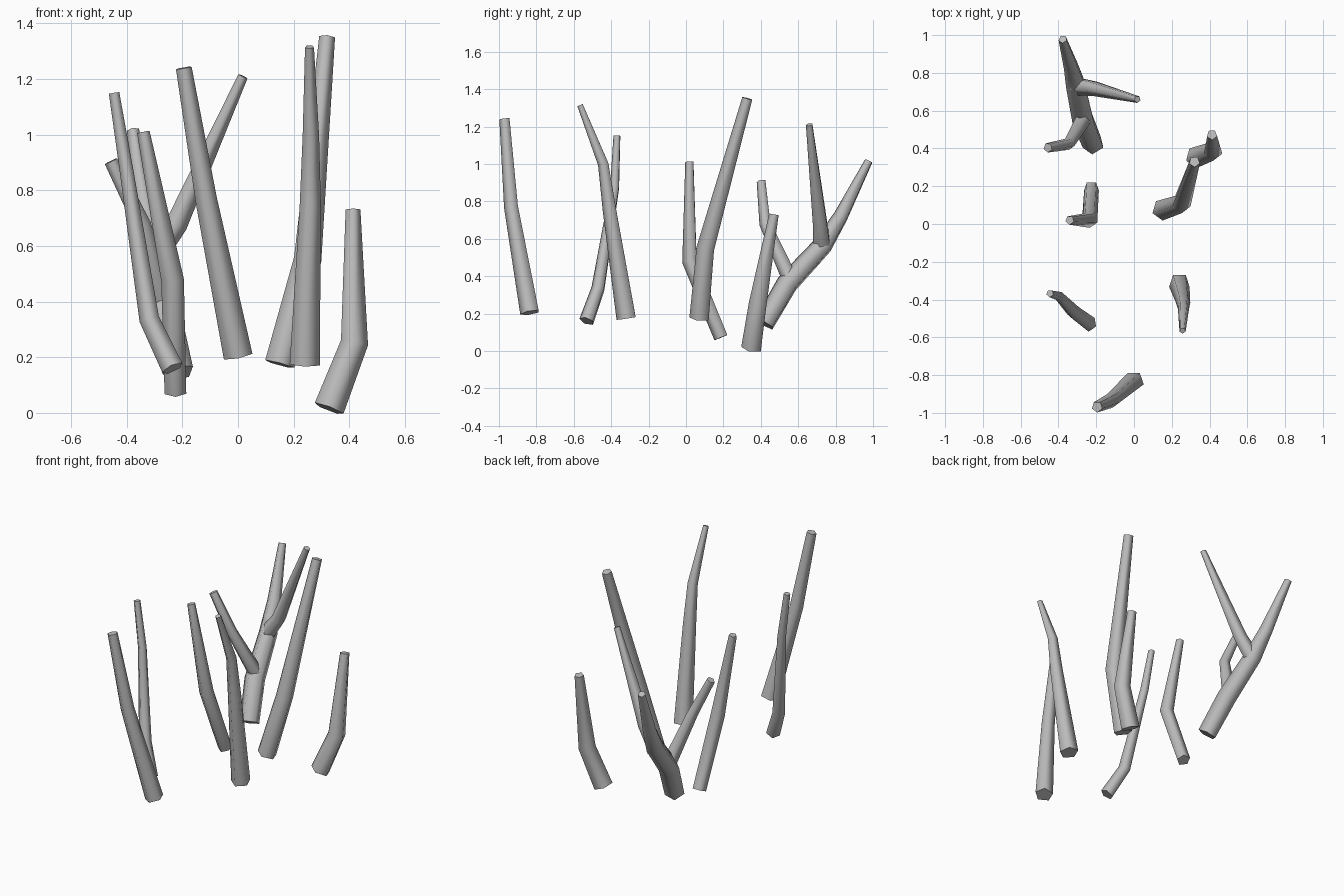
import bpy
import bmesh
import math
from mathutils import Vector

cube = bpy.data.objects.get("Cube")
if cube:
    bpy.data.objects.remove(cube, do_unlink=True)

SIDES = 5

# One plain grey for all wood
GREY = (0.5, 0.5, 0.5, 1.0)
mat = bpy.data.materials.new("plain_grey")
mat.diffuse_color = GREY
mat.use_nodes = True
bsdf = mat.node_tree.nodes["Principled BSDF"]
bsdf.inputs["Base Color"].default_value = GREY


def add_tube(bm, path):
    """Tapered, bent tube through (x, y, z, radius) points with flat sharp ends."""
    pts = [Vector(p[:3]) for p in path]
    dirs = [(b - a).normalized() for a, b in zip(pts, pts[1:])]
    side = Vector((0, -1, 0))
    rings = []
    for i, p in enumerate(pts):
        t = (dirs[max(i - 1, 0)] + dirs[min(i, len(dirs) - 1)]).normalized()
        side = (side - t * side.dot(t)).normalized()
        up = t.cross(side)
        ring = []
        for k in range(SIDES):
            a = math.tau * k / SIDES
            ring.append(bm.verts.new(p + (side * math.cos(a) + up * math.sin(a)) * path[i][3]))
        rings.append(ring)
    for lo, hi in zip(rings, rings[1:]):
        for k in range(SIDES):
            n = (k + 1) % SIDES
            bm.faces.new((lo[k], lo[n], hi[n], hi[k])).smooth = True
    for cap in (rings[0][::-1], rings[-1]):
        for e in bm.faces.new(cap).edges:
            e.smooth = False


def stick(name, *paths):
    bm = bmesh.new()
    for path in paths:
        add_tube(bm, path)
    bmesh.ops.recalc_face_normals(bm, faces=bm.faces)
    mesh = bpy.data.meshes.new(name)
    bm.to_mesh(mesh)
    bm.free()
    mesh.materials.append(mat)
    obj = bpy.data.objects.new(name, mesh)
    bpy.context.collection.objects.link(obj)


# Single sticks, base to tip
stick("front_stick", [(0.0, -0.832, 0.205, 0.055), (-0.115, -0.932, 0.77, 0.041),
                      (-0.195, -0.968, 1.24, 0.03)])
stick("front_right_stick", [(-0.235, -0.53, 0.16, 0.042), (-0.318, -0.468, 0.335, 0.038),
                            (-0.4, -0.38, 0.87, 0.026), (-0.445, -0.368, 1.15, 0.02)])
stick("front_left_stick", [(0.24, -0.315, 0.175, 0.057), (0.26, -0.405, 0.75, 0.04),
                           (0.262, -0.44, 1.0, 0.031), (0.257, -0.565, 1.315, 0.017)])
stick("middle_right_stick", [(-0.225, 0.19, 0.073, 0.041), (-0.235, 0.022, 0.48, 0.043),
                             (-0.34, 0.02, 1.01, 0.024)])
stick("middle_left_stick", [(0.15, 0.075, 0.175, 0.057), (0.25, 0.108, 0.55, 0.052),
                            (0.32, 0.33, 1.35, 0.03)])
stick("back_left_stick", [(0.327, 0.353, 0.015, 0.058), (0.418, 0.387, 0.25, 0.052),
                          (0.413, 0.472, 0.73, 0.028)])

# Forked branch: trunk, side shoot and long shoot
stick("back_forked_branch",
      [(-0.215, 0.42, 0.145, 0.059), (-0.265, 0.545, 0.36, 0.062),
       (-0.305, 0.735, 0.565, 0.056), (-0.33, 0.83, 0.72, 0.042),
       (-0.377, 0.978, 1.015, 0.023)],
      [(-0.265, 0.56, 0.38, 0.045), (-0.345, 0.425, 0.68, 0.033),
       (-0.456, 0.404, 0.905, 0.026)],
      [(-0.3, 0.73, 0.57, 0.05), (-0.22, 0.72, 0.68, 0.042),
       (0.018, 0.66, 1.21, 0.019)])
